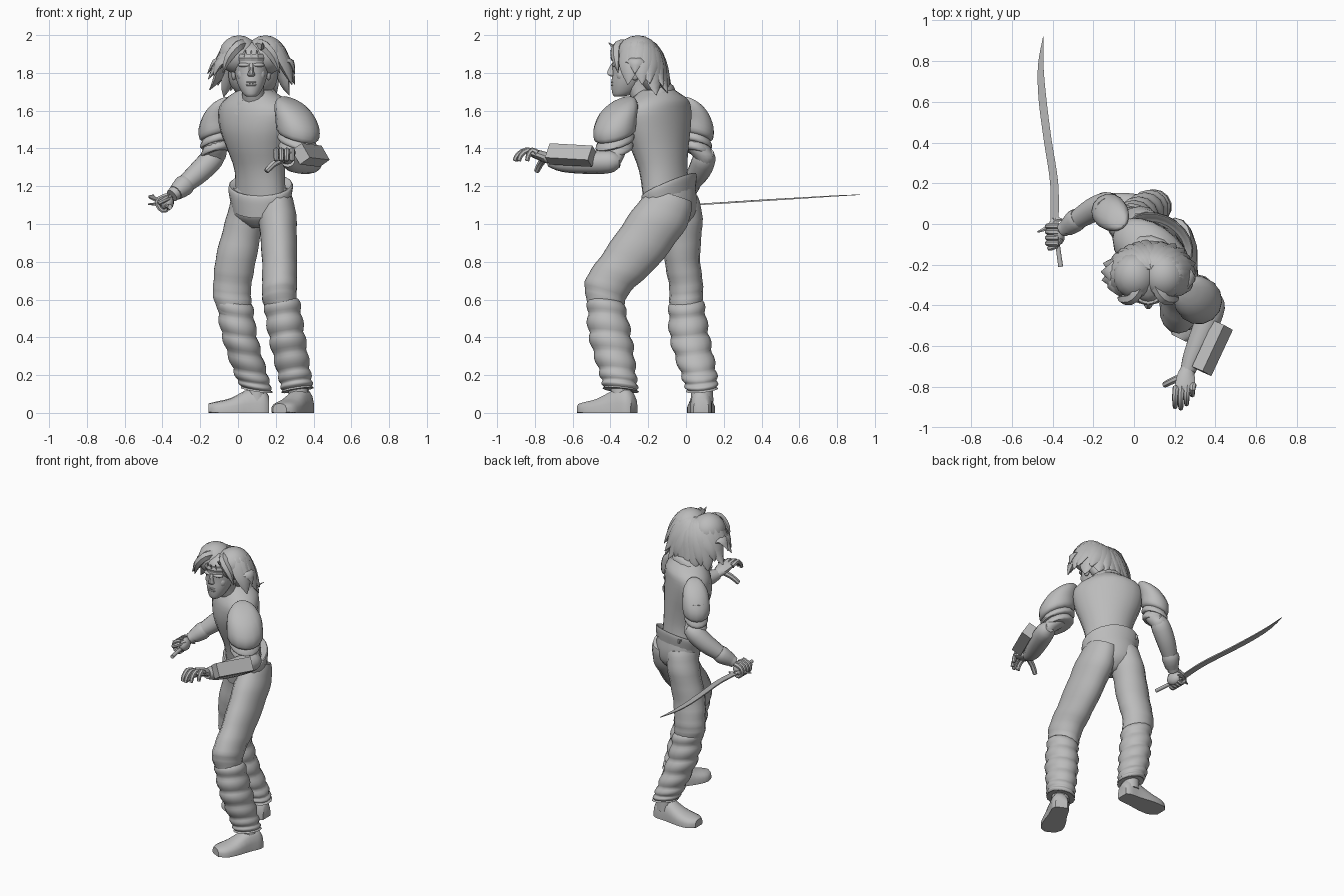
import bpy, bmesh, math, random
from mathutils import Vector, Matrix

cube = bpy.data.objects.get("Cube")
if cube:
    bpy.data.objects.remove(cube, do_unlink=True)

random.seed(4)
UP = Vector((0, 0, 1))

grey = bpy.data.materials.new("plain grey")
grey.use_nodes = True
tone = (.5, .5, .5, 1)
grey.diffuse_color = tone
grey.node_tree.nodes["Principled BSDF"].inputs["Base Color"].default_value = tone


def finish(name, bm, angle=45):
    """Turn a bmesh into a shaded object."""
    bmesh.ops.recalc_face_normals(bm, faces=bm.faces)
    mesh = bpy.data.meshes.new(name)
    bm.to_mesh(mesh)
    bm.free()
    mesh.materials.append(grey)
    obj = bpy.data.objects.new(name, mesh)
    bpy.context.collection.objects.link(obj)
    bpy.ops.object.select_all(action="DESELECT")
    obj.select_set(True)
    bpy.context.view_layer.objects.active = obj
    bpy.ops.object.shade_smooth_by_angle(angle=math.radians(angle))


def spline(keys, steps):
    """Smooth path through keys of position and radii."""
    keys = [Vector(k) for k in keys]
    last = len(keys) - 1
    out = []
    for i in range(last):
        before, here = keys[max(i - 1, 0)], keys[i]
        there, after = keys[i + 1], keys[min(i + 2, last)]
        for s in range(steps):
            t = s / steps
            out.append((here * 2 + (there - before) * t
                        + (before * 2 - here * 5 + there * 4 - after) * t * t
                        + (here * 3 - before - there * 3 + after) * t ** 3) / 2)
    return out + [keys[last]]


def loft(name, keys, sides=14, yaw=0, hint=None, steps=3, ripple=0, waves=1,
         tilt=(0, 0), square=2, angle=45):
    """Skin elliptical rings: level ones, or square to the path if hint is given."""
    path = spline(keys, steps)
    turn = math.radians(yaw)
    bm = bmesh.new()
    rows = []
    for i, ring in enumerate(path):
        centre = Vector(ring[:3])
        if hint:
            ahead = Vector(path[min(i + 1, len(path) - 1)][:3])
            along = (ahead - Vector(path[max(i - 1, 0)][:3])).normalized()
            u = Vector(hint).cross(along).normalized()
            v = along.cross(u)
        else:
            u = Vector((math.cos(turn), math.sin(turn), 0))
            v = UP.cross(u)
        swell = 1 + ripple * abs(math.sin(math.pi * waves * i / (len(path) - 1)))
        row = []
        for k in range(sides):
            bend = math.tau * (k + .5) / sides
            c, s = math.cos(bend), math.sin(bend)
            c = math.copysign(abs(c) ** (2 / square), c)
            s = math.copysign(abs(s) ** (2 / square), s)
            off = (u * c * max(ring[3], .002) + v * s * max(ring[4], .002)) * swell
            off.z += off.x * tilt[0] + off.y * tilt[1]
            point = centre + off
            point.z = max(point.z, 0)
            row.append(bm.verts.new(point))
        rows.append(row)
    for low, high in zip(rows, rows[1:]):
        for k in range(sides):
            n = (k + 1) % sides
            bm.faces.new((low[k], low[n], high[n], high[k]))
    bm.faces.new(rows[0][::-1])
    bm.faces.new(rows[-1])
    finish(name, bm, angle)


def ball(name, place, size, yaw=0):
    bm = bmesh.new()
    bmesh.ops.create_uvsphere(bm, u_segments=14, v_segments=9, radius=1)
    turn = Matrix.Rotation(math.radians(yaw), 4, "Z")
    bm.transform(Matrix.Translation(place) @ turn @ Matrix.Diagonal((*size, 1)))
    finish(name, bm)


def finger(name, points, radius, hint=UP):
    """Tapering digit along a few points."""
    count = len(points)
    keys = [(*p, radius * (1 - .4 * i / count), radius * (1 - .4 * i / count))
            for i, p in enumerate(points)]
    keys.append((*(Vector(points[-1]) * 1.004 - Vector(points[-2]) * .004), .004, .004))
    loft(name, keys, sides=7, hint=hint, steps=2)


# Torso, waistband and collar
loft("torso", [(.12, -.1, 1.14, .15, .11), (.115, -.12, 1.28, .145, .115),
               (.1, -.14, 1.4, .175, .135), (.09, -.15, 1.5, .21, .145),
               (.09, -.15, 1.6, .225, .14), (.09, -.14, 1.66, .18, .125),
               (.09, -.15, 1.71, .09, .09)], sides=20, yaw=-40)
loft("pelvis", [(.12, -.08, .98, .06, .06), (.12, -.085, 1.04, .15, .12),
                (.12, -.08, 1.12, .168, .128), (.12, -.08, 1.19, .16, .12)],
     sides=20, yaw=-30)
loft("waistband", [(.12, -.09, 1.09, .16, .125), (.12, -.09, 1.15, .175, .132),
                   (.12, -.09, 1.19, .182, .135), (.12, -.09, 1.21, .175, .128),
                   (.12, -.09, 1.19, .14, .1)], sides=20, yaw=-30, tilt=(.12, .45))
loft("collar", [(.09, -.18, 1.63, .15, .12), (.09, -.18, 1.67, .125, .11),
                (.09, -.19, 1.695, .1, .09), (.09, -.19, 1.67, .07, .06)],
     yaw=-28, tilt=(.1, .55))
loft("neck", [(.09, -.2, 1.62, .065, .07), (.08, -.24, 1.7, .06, .065),
              (.08, -.26, 1.78, .06, .07)])
for side in (-1, 1):
    loft("belt_knot", [(.07 + .03 * side, .03, 1.21, .03, .012),
                       (.07 + .05 * side, .04, 1.24, .02, .012)], sides=6, yaw=-30)

# Head and face
loft("head", [(.07, -.355, 1.675, .025, .025), (.07, -.335, 1.69, .045, .055),
              (.07, -.31, 1.74, .072, .085), (.07, -.29, 1.8, .088, .1),
              (.07, -.28, 1.86, .09, .11), (.07, -.26, 1.92, .085, .11),
              (.07, -.25, 1.96, .04, .06)], sides=18)
loft("nose", [(.07, -.385, 1.85, .01, .01), (.07, -.395, 1.81, .014, .022),
              (.07, -.395, 1.79, .022, .02), (.07, -.385, 1.78, .012, .01)], sides=8)
for height in (1.735, 1.75):
    ball("lip", (.07, -.385, height), (.03, .013, .007))
for side in (-1, 1):
    ball("brow", (.07 + .036 * side, -.372, 1.842), (.036, .02, .012), yaw=12 * side)
    ball("cheek", (.07 + .045 * side, -.345, 1.79), (.03, .025, .035))
    ball("ear", (.07 + .092 * side, -.27, 1.8), (.015, .025, .04))
loft("headband", [(.07, -.28, 1.862, .094, .114), (.07, -.28, 1.88, .1, .12),
                  (.07, -.28, 1.9, .094, .113)], sides=18, steps=1, angle=20)
for k in range(-2, 3):
    x = .07 + .03 * k
    y = -.392 + .009 * k * k
    loft("headband_spike", [(x, y, 1.88, .012, .008), (x, y - .008, 1.92, .002, .002)],
         sides=4, steps=1)

# Hair: two lobes beside a parting, then layers of broad drooping locks
for side in (-1, 1):
    ball("hair_lobe", (.075 + .07 * side, -.255, 1.895), (.108, .115, .104))
loft("hair_back", [(.08, -.14, 1.67, .06, .03), (.08, -.165, 1.73, .12, .065),
                   (.08, -.19, 1.82, .135, .085), (.08, -.22, 1.92, .11, .08)])
for layer in range(2):
    for k in range(9):
        bend = math.radians(-22 + 225 * (k + layer / 2) / 8.5)
        out = Vector((math.cos(bend) * 1.12, math.sin(bend) * .85, 0))
        root = Vector((.08, -.245, 0))
        back = max(0, math.sin(bend))
        tip = 1.76 - .09 * back + random.uniform(-.025, .025) + .03 * layer
        stops = ((.05 - .03 * back, 1.95, .03, .05),
                 (.11 - .04 * back, 1.94 - .01 * back, .035, .065),
                 (.155 - .025 * back, 1.86, .03, .065),
                 (.18 - .01 * back, tip + .05, .02, .04),
                 (.205 + random.uniform(-.01, .015) - .01 * back, tip - .01, .002, .002))
        loft("hair_lock", [(*(root + out * r + UP * z), a, b) for r, z, a, b in stops],
             sides=6, hint=(-math.sin(bend), math.cos(bend), 0))
for side in (-1, 1):
    x = .07
    loft("forelock", [(x + .04 * side, -.29, 1.95, .03, .03),
                      (x + .07 * side, -.36, 1.94, .03, .03),
                      (x + .12 * side, -.37, 1.88, .025, .025),
                      (x + .15 * side, -.36, 1.8, .002, .002)],
         sides=6, hint=(0, 1, 0))
loft("cowlick", [(.12, -.3, 1.94, .02, .02), (.13, -.37, 1.93, .015, .015),
                 (.13, -.41, 1.96, .002, .002)], sides=5, hint=(1, 0, 0))

# Legs and gathered leg warmers
loft("left_thigh", [(.2, -.08, 1.15, .08, .11), (.21, -.14, 1.03, .098, .14),
                    (.22, -.29, .82, .092, .135), (.22, -.41, .68, .092, .115),
                    (.22, -.43, .6, .088, .1), (.24, -.43, .52, .07, .08)],
     steps=5, ripple=.04, waves=7, tilt=(.1, -.3))
loft("right_thigh", [(.06, -.05, 1.14, .09, .11), (.035, -.02, 1.02, .098, .105),
                     (-.01, -.02, .82, .105, .092), (-.03, 0, .68, .1, .087),
                     (-.03, 0, .6, .1, .087), (-.01, 0, .5, .08, .08)],
     steps=5, ripple=.04, waves=7, tilt=(-.1, .1))
loft("left_leg_warmer", [(.23, -.425, .59, .088, .09), (.26, -.4, .4, .088, .105),
                         (.3, -.36, .2, .08, .09), (.315, -.345, .12, .076, .085)],
     steps=14, ripple=.14, waves=6.5, tilt=(.15, -.1), angle=60)
loft("right_leg_warmer", [(-.02, 0, .59, .09, .085), (.01, .02, .4, .09, .095),
                          (.07, .07, .2, .085, .085), (.1, .085, .12, .075, .075)],
     steps=14, ripple=.14, waves=6.5, tilt=(-.15, .1), angle=60)


def foot(side, heel, way, ankle):
    """Flat-soled shoe from heel to toe, with the ankle above it."""
    shape = ((0, .07, .04), (.03, .11, .056), (.1, .115, .06), (.2, .065, .074),
             (.28, .045, .07), (.32, .035, .04))
    way = Vector(way).normalized()
    keys = [(*(Vector(heel) + way * d + UP * .015), w, h) for d, h, w in shape]
    loft(side + "_shoe", keys, hint=UP, square=2.5, angle=40)
    x, y = ankle
    loft(side + "_ankle", [(x, y, .06, .055, .06), (x, y, .2, .05, .055)], steps=2)


foot("left", (.365, -.275, 0), (-.45, -.89, 0), (.32, -.34))
foot("right", (.165, .08, 0), (-1, 0, 0), (.1, .085))


def shoulder(side, x, y, wide, elbow):
    """Domed shoulder pad leaning to the chest, layered bands and the upper arm."""
    lean = (Vector((.09, -.15, 0)) - Vector((x, y, 0))).normalized()
    stops = ((.07, 1.665, .3), (.05, 1.645, .65), (.025, 1.6, .95), (0, 1.53, 1.06),
             (0, 1.47, 1), (0, 1.455, .7))
    slope = (lean.x * .35, lean.y * .35)
    loft(side + "_shoulder_pad",
         [(x + lean.x * d, y + lean.y * d, z, wide * r, wide * r) for d, z, r in stops],
         yaw=-40, tilt=slope)
    for k in range(2):
        z = 1.44 - .045 * k
        r = wide * (1 - .06 * k)
        loft(side + "_arm_band", [(x, y, z + .035, r * .75, r * .7), (x, y, z, r, r * .9),
                                  (x, y, z - .02, r * .95, r * .85),
                                  (x, y, z - .02, r * .6, r * .6)],
             yaw=-40, steps=2, tilt=slope)
    loft(side + "_upper_arm", [(x, y, 1.55, .07, .07), (x, y, 1.42, .065, .065),
                               (*elbow, .055, .055), (*(elbow - UP * .05), .02, .02)])


shoulder("left", .315, -.375, .11, Vector((.385, -.39, 1.34)))
shoulder("right", -.12, .06, .083, Vector((-.12, .1, 1.35)))

# Left forearm, bracer and open hand
loft("left_forearm", [(.4, -.35, 1.33, .03, .03), (.39, -.4, 1.33, .06, .06),
                      (.345, -.52, 1.325, .062, .06), (.29, -.65, 1.325, .05, .05),
                      (.265, -.72, 1.335, .038, .034)], hint=UP)
along = Vector((-.42, -.9, .05)).normalized()
across = Matrix.Rotation(math.radians(-57), 3, along) @ UP.cross(along).normalized()
frame = Matrix((across, along, across.cross(along))).transposed().to_4x4()
block = bmesh.new()
bmesh.ops.create_cube(block, size=1)
block.transform(Matrix.Translation((.385, -.61, 1.365)) @ frame
                @ Matrix.Diagonal((.09, .25, .068, 1)))
finish("left_bracer", block, 20)
loft("left_palm", [(.265, -.7, 1.335, .03, .025), (.255, -.75, 1.355, .046, .028),
                   (.25, -.81, 1.375, .052, .022), (.245, -.825, 1.375, .035, .012)],
     sides=10, hint=UP)
for k in range(4):
    x = .207 + .028 * k
    reach = (.085, .095, .08, .045)[k]
    y = -.8 + .004 * k
    finger("left_finger", [(x, y, 1.375), (x - .005, y - reach * .55, 1.39),
                           (x - .005, y - reach, 1.365),
                           (x - .005, y - reach * 1.15, 1.335)], .017, (1, 0, 0))
finger("left_thumb", [(.24, -.75, 1.345), (.19, -.77, 1.32), (.15, -.79, 1.28)], .02)

# Right forearm and fist
loft("right_forearm", [(-.09, .12, 1.38, .03, .03), (-.13, .1, 1.35, .06, .06),
                       (-.2, .07, 1.28, .06, .06), (-.28, .02, 1.21, .048, .048),
                       (-.35, -.03, 1.15, .035, .035)], hint=UP)
loft("right_cuff", [(-.27, .03, 1.22, .05, .05), (-.29, .015, 1.2, .056, .056),
                    (-.33, -.02, 1.165, .042, .042)], hint=UP, steps=2)
ball("right_fist", (-.375, -.05, 1.115), (.035, .055, .045), yaw=10)
for k in range(4):
    y = -.095 + .028 * k
    finger("right_finger", [(-.37, y, 1.15), (-.415, y, 1.135), (-.425, y, 1.1),
                            (-.4, y, 1.07), (-.375, y, 1.075)], .016, (0, 1, 0))
finger("right_thumb", [(-.36, -.07, 1.14), (-.385, -.11, 1.13), (-.42, -.12, 1.11)], .016)

# Curved sword, its flat side up
loft("sword_handle", [(-.36, -.21, 1.09, .013, .013), (-.375, -.1, 1.095, .012, .012),
                      (-.39, .03, 1.1, .012, .012)], sides=8, hint=UP)
loft("sword_guard", [(-.475, -.04, 1.105, .004, .004), (-.42, -.015, 1.105, .014, .01),
                     (-.385, .02, 1.1, .016, .012), (-.345, .02, 1.1, .004, .006)],
     sides=6, hint=UP)
loft("sword_blade", [(-.39, 0, 1.1, .028, .006), (-.392, .2, 1.112, .028, .006),
                     (-.425, .42, 1.126, .027, .006), (-.45, .62, 1.138, .027, .005),
                     (-.458, .78, 1.148, .019, .004), (-.445, .92, 1.155, .002, .002)],
     sides=4, hint=UP, steps=4, angle=20)
